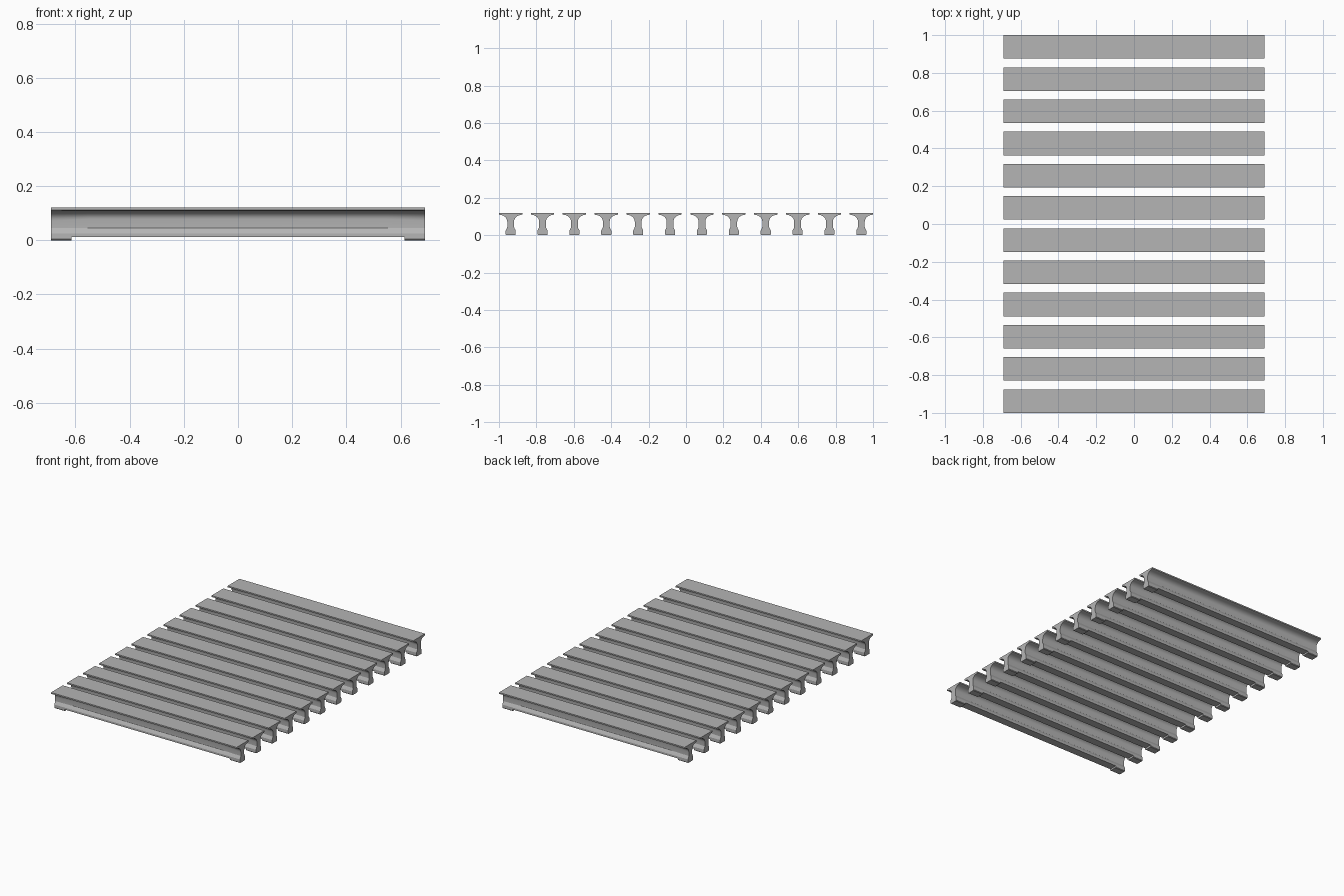
import bpy, bmesh, math

cube = bpy.data.objects.get("Cube")
if cube:
    bpy.data.objects.remove(cube, do_unlink=True)

COUNT = 12
HALF_LEN = 0.69
HALF_WIDTH = 0.0625
HEIGHT = 0.12
SOFFIT = 0.012          # underside between the end pads
PAD_IN = 0.615          # inner end of the pads
TAPER_IN = 0.55         # where the thickened web ends
FOOT = 0.027

concrete = bpy.data.materials.new("concrete grey")
concrete.use_nodes = True
grey = (0.46, 0.46, 0.46, 1)
concrete.diffuse_color = grey
concrete.node_tree.nodes["Principled BSDF"].inputs["Base Color"].default_value = grey


def section(web, knee):
    """Closed outline (y, z) of the slat: wide top, curved haunch, web, foot."""
    half = [(HALF_WIDTH, HEIGHT), (HALF_WIDTH, 0.111)]
    steps = 6
    for i in range(steps + 1):
        a = math.pi / 2 * i / steps
        half.append((web + (0.056 - web) * (1 - math.sin(a)),
                     knee + (0.108 - knee) * math.cos(a)))
    half += [(web, 0.045), (0.020, 0.038), (FOOT, 0.025), (FOOT, SOFFIT)]
    return half + [(-y, z) for y, z in reversed(half)]


def loft(bm, stations):
    """Skin matching outlines placed along x and cap both ends."""
    rings = [[bm.verts.new((x, y, z)) for y, z in pts] for x, pts in stations]
    n = len(rings[0])
    for a, b in zip(rings, rings[1:]):
        for i in range(n):
            j = (i + 1) % n
            bm.faces.new((a[i], a[j], b[j], b[i]))
    bm.faces.new(rings[0])
    bm.faces.new(rings[-1])


bm = bmesh.new()
end, middle = section(0.018, 0.072), section(0.014, 0.078)

# Main slat, with a thicker web towards both ends
loft(bm, [(-HALF_LEN, end), (-TAPER_IN, middle), (TAPER_IN, middle), (HALF_LEN, end)])

# Bearing pads under the ends
pad = [(FOOT, SOFFIT), (FOOT, 0.004), (0.023, 0)]
pad += [(-y, z) for y, z in reversed(pad)]
for side in (-1, 1):
    loft(bm, [(side * PAD_IN, pad), (side * HALF_LEN, pad)])

bmesh.ops.recalc_face_normals(bm, faces=bm.faces)
mesh = bpy.data.meshes.new("slat")
bm.to_mesh(mesh)
bm.free()
mesh.materials.append(concrete)

# Evenly spaced row of slats sharing one mesh
span = 1 - HALF_WIDTH
slats = []
for i in range(COUNT):
    slat = bpy.data.objects.new(f"slat_{i + 1}", mesh)
    slat.location.y = -span + 2 * span * i / (COUNT - 1)
    bpy.context.collection.objects.link(slat)
    slats.append(slat)

bpy.ops.object.select_all(action='DESELECT')
slats[0].select_set(True)
bpy.context.view_layer.objects.active = slats[0]
bpy.ops.object.shade_smooth_by_angle(angle=math.radians(25))
